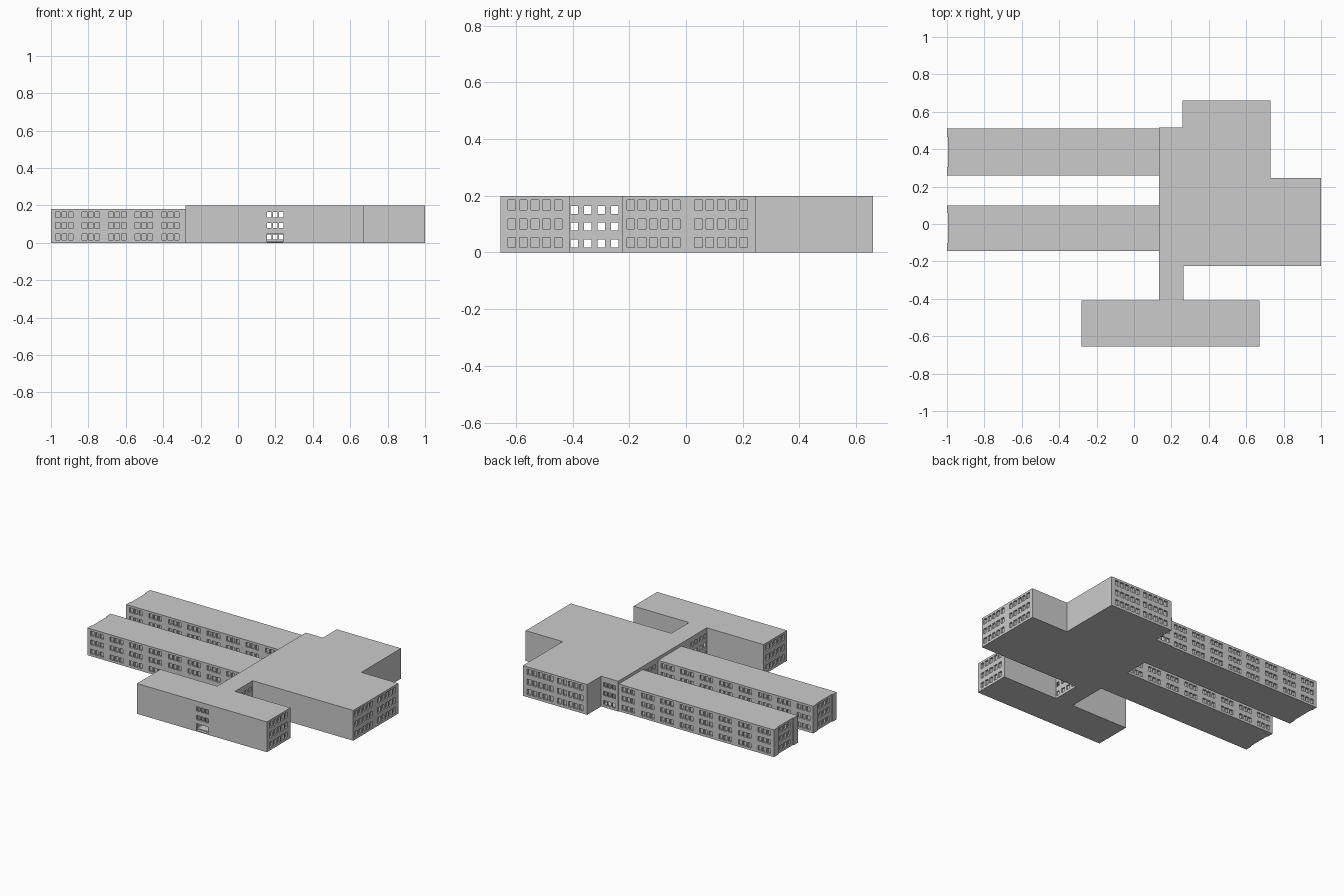
import bpy, bmesh
from mathutils import Matrix, Vector

if "Cube" in bpy.data.objects:
    bpy.data.objects.remove(bpy.data.objects["Cube"])


def make_object(name, bm):
    bmesh.ops.recalc_face_normals(bm, faces=bm.faces)
    mesh = bpy.data.meshes.new(name)
    bm.to_mesh(mesh)
    bm.free()
    obj = bpy.data.objects.new(name, mesh)
    bpy.context.collection.objects.link(obj)
    return obj


def extrude_plan(name, points, height):
    bm = bmesh.new()
    face = bm.faces.new([bm.verts.new((x, y, 0)) for x, y in points])
    top = bmesh.ops.extrude_face_region(bm, geom=[face])["geom"]
    verts = [v for v in top if isinstance(v, bmesh.types.BMVert)]
    bmesh.ops.translate(bm, verts=verts, vec=(0, 0, height))
    return make_object(name, bm)


def boxes(name, items):
    bm = bmesh.new()
    for centre, size in items:
        m = Matrix.Translation(centre) @ Matrix.Diagonal(Vector(size).to_4d())
        bmesh.ops.create_cube(bm, size=1, matrix=m)
    return make_object(name, bm)


def cut(obj, items):
    cutter = boxes("window_cutter", items)
    cutter.hide_render = True
    mod = obj.modifiers.new("openings", "BOOLEAN")
    mod.operation, mod.solver, mod.object = "DIFFERENCE", "EXACT", cutter
    bpy.context.view_layer.objects.active = obj
    bpy.ops.object.modifier_apply(modifier=mod.name)
    bpy.data.objects.remove(cutter)


def windows(axis, wall, columns, rows, width, height, depth=0.012):
    """Boxes straddling a wall plane; reaching 'depth' to either side of it."""
    out = []
    for c in columns:
        for z in rows:
            if axis == "x":
                out.append(((wall, c, z), (2 * depth, width, height)))
            else:
                out.append(((c, wall, z), (width, 2 * depth, height)))
    return out


def run(start, pitch, count):
    return [start + pitch * i for i in range(count)]


BLOCK_ROWS = (0.035, 0.101, 0.168)
LINK_ROWS = (0.031, 0.092, 0.150)

# Main block, glazed link and front block share one plan
main = extrude_plan("main_block", [
    (0.135, 0.515), (0.26, 0.515), (0.26, 0.66), (0.73, 0.66), (0.73, 0.245),
    (1, 0.245), (1, -0.225), (0.265, -0.225), (0.265, -0.41), (0.67, -0.41),
    (0.67, -0.655), (-0.28, -0.655), (-0.28, -0.41), (0.135, -0.41)], 0.20)

# Hollow corridor running from front to back through the link
cut(main, [((0.20, -0.07, 0.10), (0.11, 1.15, 0.18))])

# Recessed windows on the block ends, open windows on the corridor
link_cols = run(-0.394, 0.0475, 4)
openings = []
for start in (-0.195, 0.044):
    openings += windows("x", 1, run(start, 0.04, 5), BLOCK_ROWS, 0.027, 0.036)
for start in (0.305, 0.525):
    openings += windows("y", 0.66, run(start, 0.04, 5), BLOCK_ROWS, 0.027, 0.036)
for wall in (0.67, -0.28):
    openings += windows("x", wall, run(-0.615, 0.041, 5), BLOCK_ROWS, 0.027, 0.036)
for wall in (0.135, 0.265):
    openings += windows("x", wall, link_cols, LINK_ROWS, 0.026, 0.028, 0.02)
openings += windows("x", 0.135, run(0.14, 0.04, 3), LINK_ROWS, 0.026, 0.028, 0.02)
openings += windows("y", 0.515, run(0.167, 0.032, 3), LINK_ROWS, 0.025, 0.028, 0.02)
openings += windows("y", -0.655, run(0.167, 0.032, 3), LINK_ROWS[1:], 0.025, 0.028, 0.02)
# Entrance opening
openings.append(((0.198, -0.655, 0.028), (0.086, 0.04, 0.046)))
cut(main, openings)

# Two long wings with windows in groups of three and a shallow stair bay at the end
wing_cols = [-0.963 + 0.142 * g + 0.034 * i for g in range(8) for i in range(3)]
for name, y0, y1 in (("front_wing", -0.145, 0.10), ("rear_wing", 0.26, 0.51)):
    mid = (y0 + y1) / 2
    wing = extrude_plan(name, [
        (0.135, y0), (0.135, y1), (-1, y1), (-1, mid + 0.08), (-0.994, mid + 0.08),
        (-0.994, mid - 0.08), (-1, mid - 0.08), (-1, y0)], 0.18)
    holes = []
    for wall in (y0, y1):
        holes += windows("y", wall, wing_cols, LINK_ROWS, 0.025, 0.031)
    holes += windows("x", -0.994, (mid - 0.04, mid, mid + 0.04), LINK_ROWS, 0.025, 0.031)
    cut(wing, holes)
